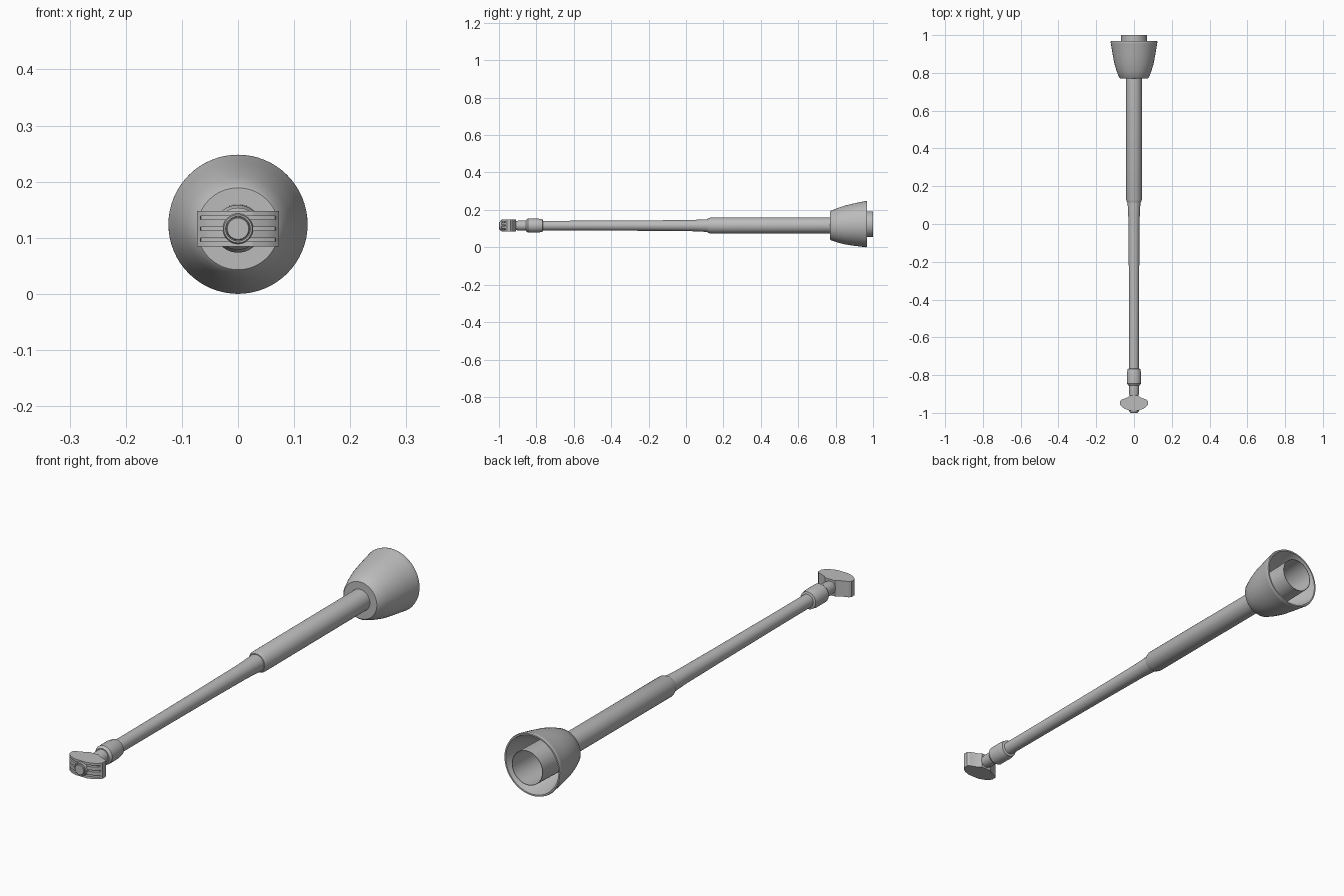
import bpy, bmesh, math

if "Cube" in bpy.data.objects:
    bpy.data.objects.remove(bpy.data.objects["Cube"])

AXIS_Z = 0.116      # height of the long pole axis
SEG = 64

grey = bpy.data.materials.new("plain grey")
grey.diffuse_color = (0.5, 0.5, 0.5, 1)
grey.use_nodes = True
grey.node_tree.nodes["Principled BSDF"].inputs["Base Color"].default_value = grey.diffuse_color


def finish(bm, name, angle=30):
    bmesh.ops.recalc_face_normals(bm, faces=bm.faces)
    me = bpy.data.meshes.new(name)
    bm.to_mesh(me)
    bm.free()
    ob = bpy.data.objects.new(name, me)
    bpy.context.collection.objects.link(ob)
    me.materials.append(grey)
    bpy.ops.object.select_all(action='DESELECT')
    ob.select_set(True)
    bpy.context.view_layer.objects.active = ob
    bpy.ops.object.shade_smooth_by_angle(angle=math.radians(angle))
    return ob


def centre_z(y):
    # the cup rises slightly toward its open end
    return AXIS_Z + 0.042 * min(max(y - 0.77, 0), 0.19)


def lathe(name, profile, closed=False):
    """Revolve (y, radius) points around the long axis."""
    bm = bmesh.new()
    rings = []
    for y, r in profile:
        ring = []
        for i in range(SEG):
            a = math.tau * i / SEG
            ring.append(bm.verts.new((r * math.cos(a), y, centre_z(y) + r * math.sin(a))))
        rings.append(ring)
    pairs = list(zip(rings, rings[1:]))
    if closed:
        pairs.append((rings[-1], rings[0]))
    for a, b in pairs:
        for i in range(SEG):
            j = (i + 1) % SEG
            bm.faces.new((a[i], a[j], b[j], b[i]))
    if not closed:
        bm.faces.new(rings[0])
        bm.faces.new(rings[-1])
    return finish(bm, name)


def slab(bm, outline, z0, z1):
    """Extrude an x/y outline between two heights."""
    lo = [bm.verts.new((x, y, z0)) for x, y in outline]
    hi = [bm.verts.new((x, y, z1)) for x, y in outline]
    bm.faces.new(lo)
    bm.faces.new(hi)
    n = len(lo)
    for i in range(n):
        j = (i + 1) % n
        bm.faces.new((lo[i], lo[j], hi[j], hi[i]))


def mirrored(half):
    return half + [(-x, y) for x, y in reversed(half)]


# Slender shaft with a short flare into the grip
lathe("thin_shaft", [(-0.80, 0.0255), (-0.56, 0.026), (-0.18, 0.028),
                     (0.03, 0.030), (0.115, 0.034), (0.15, 0.034)])

# Thick sleeve
lathe("grip_sleeve", [(0.115, 0.032), (0.115, 0.037), (0.13, 0.0425), (0.80, 0.0425)])

# Collar and neck behind the head
lathe("collar", [(-0.855, 0.030), (-0.845, 0.0375), (-0.79, 0.0375),
                 (-0.783, 0.036), (-0.768, 0.034), (-0.765, 0.027)])
lathe("neck", [(-0.935, 0.022), (-0.912, 0.023), (-0.895, 0.0265), (-0.85, 0.0265)])

# Flared hollow cup
lathe("cup", [(0.77, 0.035), (0.77, 0.073), (0.776, 0.079), (0.81, 0.092),
              (0.85, 0.104), (0.90, 0.1135), (0.955, 0.1225), (0.962, 0.124),
              (0.969, 0.122), (0.969, 0.116), (0.93, 0.106), (0.88, 0.086),
              (0.845, 0.067), (0.80, 0.035)], closed=True)

# Hollow socket tube in the cup
lathe("socket_tube", [(0.82, 0.068), (1.0, 0.068), (1.0, 0.066), (0.83, 0.066)])

# Crosswise head: stacked slabs, notched at the three groove levels
full = mirrored([(0.022, -0.908), (0.034, -0.918), (0.066, -0.930), (0.073, -0.937),
                 (0.073, -0.957), (0.066, -0.966), (0.050, -0.978), (0.026, -0.987)])
notched = mirrored([(0.022, -0.908), (0.034, -0.918), (0.066, -0.930), (0.073, -0.937),
                    (0.073, -0.957), (0.067, -0.965), (0.066, -0.955),
                    (0.050, -0.964), (0.026, -0.970)])
levels = [-0.0315, -0.0225, -0.0165, -0.003, 0.003, 0.0165, 0.0225, 0.0315]
bm = bmesh.new()
for k in range(7):
    slab(bm, notched if k % 2 else full, AXIS_Z + levels[k], AXIS_Z + levels[k + 1])
finish(bm, "head_block", 20)

# Round boss with a recessed rim on the head's front
lathe("front_boss", [(-0.955, 0.027), (-0.990, 0.027), (-0.994, 0.025), (-0.994, 0.022),
                     (-0.990, 0.0215), (-0.990, 0.0205), (-0.998, 0.0205), (-1.0, 0.019)])
